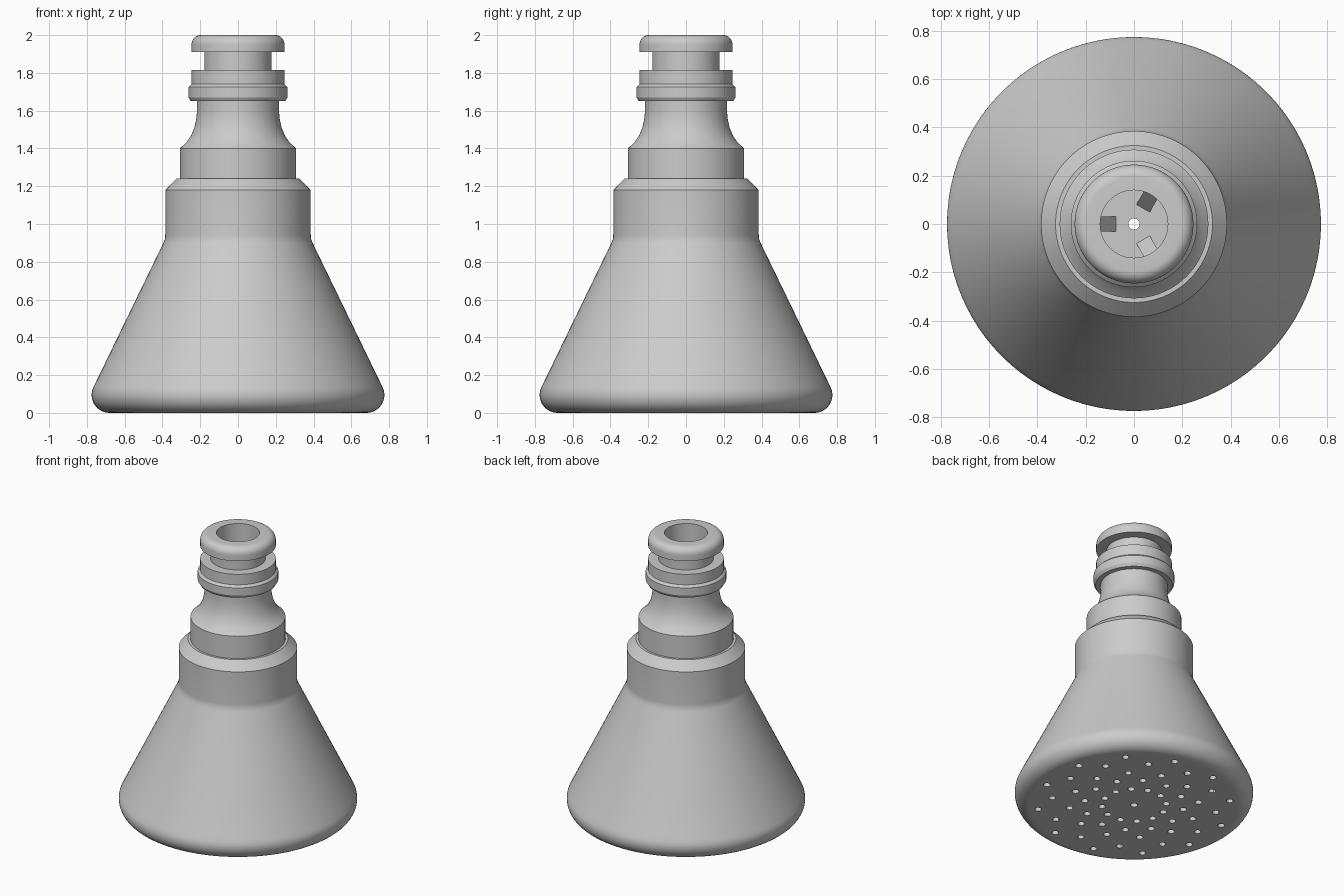
import bpy, bmesh
from math import sin, cos, pi, radians
from mathutils import Matrix, Vector

if "Cube" in bpy.data.objects:
    bpy.data.objects.remove(bpy.data.objects["Cube"])

grey = bpy.data.materials.new("plain grey")
grey.use_nodes = True
grey.diffuse_color = (0.6, 0.6, 0.6, 1)
grey.node_tree.nodes["Principled BSDF"].inputs["Base Color"].default_value = (0.6, 0.6, 0.6, 1)


def make_object(name, bm):
    bmesh.ops.recalc_face_normals(bm, faces=bm.faces)
    mesh = bpy.data.meshes.new(name)
    bm.to_mesh(mesh)
    bm.free()
    mesh.materials.append(grey)
    obj = bpy.data.objects.new(name, mesh)
    bpy.context.collection.objects.link(obj)
    return obj


def activate(obj):
    bpy.ops.object.select_all(action='DESELECT')
    obj.select_set(True)
    bpy.context.view_layer.objects.active = obj


def arc(cx, cz, r, start, end, steps):
    angles = [radians(start + (end - start) * i / steps) for i in range(steps + 1)]
    return [(cx + r * cos(a), cz + r * sin(a)) for a in angles]


def lathe(name, profile, sides=96):
    # Revolve a closed (radius, height) profile around the z axis
    bm = bmesh.new()
    rings = [[bm.verts.new((r * cos(2 * pi * i / sides), r * sin(2 * pi * i / sides), z))
              for i in range(sides)] for r, z in profile]
    for k, low in enumerate(rings):
        high = rings[(k + 1) % len(rings)]
        for i in range(sides):
            j = (i + 1) % sides
            bm.faces.new((low[i], low[j], high[j], high[i]))
    return make_object(name, bm)


HOLE = 0.023
BORE = 0.14
FLOOR = 1.22

profile = [(HOLE, 0), (0.66, 0)]
profile += arc(0.68, 0.095, 0.095, -90, 25, 12)                  # rounded rim
profile += [(0.755, 0.158), (0.395, 0.9), (0.387, 0.92), (0.385, 0.945)]  # cone
profile += [(0.385, 1.18), (0.325, 1.24), (0.308, 1.24), (0.308, 1.4)]    # shoulders
profile += [(0.275, 1.43), (0.25, 1.465), (0.231, 1.51), (0.22, 1.56), (0.217, 1.6)]
profile += [(0.217, 1.65), (0.25, 1.65), (0.262, 1.67), (0.262, 1.725)]   # collar
profile += [(0.246, 1.74), (0.246, 1.815), (0.178, 1.815), (0.178, 1.91)]  # groove
profile += [(0.246, 1.91)] + arc(0.196, 1.95, 0.05, 0, 90, 8)    # top lip
profile += [(BORE, 2), (BORE, FLOOR), (HOLE, FLOOR), (HOLE, 1.17)]  # bore and its floor
profile += [(0.34, 1.15), (0.34, 0.93), (0.72, 0.13), (0.68, 0.04), (HOLE, 0.04)]  # cavity
body = lathe("shower_head_body", profile)

# Spray holes: staggered rings drilled through the face plate
bm = bmesh.new()
for k, ring in enumerate((0.21, 0.325, 0.42, 0.54, 0.625)):
    for i in range(12):
        a = radians(30 * i + (15 if k % 2 == 0 else 0))
        bmesh.ops.create_cone(bm, cap_ends=True, segments=12, radius1=HOLE, radius2=HOLE,
                              depth=0.12, matrix=Matrix.Translation((ring * cos(a), ring * sin(a), 0.01)))
cutter = make_object("spray_hole_cutter", bm)
cutter.hide_render = True
cut = body.modifiers.new("spray_holes", 'BOOLEAN')
cut.operation = 'DIFFERENCE'
cut.solver = 'EXACT'
cut.object = cutter
activate(body)
bpy.ops.object.modifier_apply(modifier=cut.name)
bpy.data.objects.remove(cutter)
bpy.ops.object.shade_smooth_by_angle(angle=radians(30))

# Three sloped ribs at the bottom of the bore
for n, angle in enumerate((60, 180, 300)):
    bm = bmesh.new()
    turn = Matrix.Rotation(radians(angle), 3, 'Z')
    section = [(0.145, FLOOR + 0.1), (0.075, FLOOR), (0.145, FLOOR)]
    sides = [[bm.verts.new(turn @ Vector((r, y, z))) for r, z in section] for y in (-0.032, 0.032)]
    for side in sides:
        bm.faces.new(side)
    for i in range(3):
        j = (i + 1) % 3
        bm.faces.new((sides[0][i], sides[0][j], sides[1][j], sides[1][i]))
    make_object(f"bore_rib_{n + 1}", bm)
